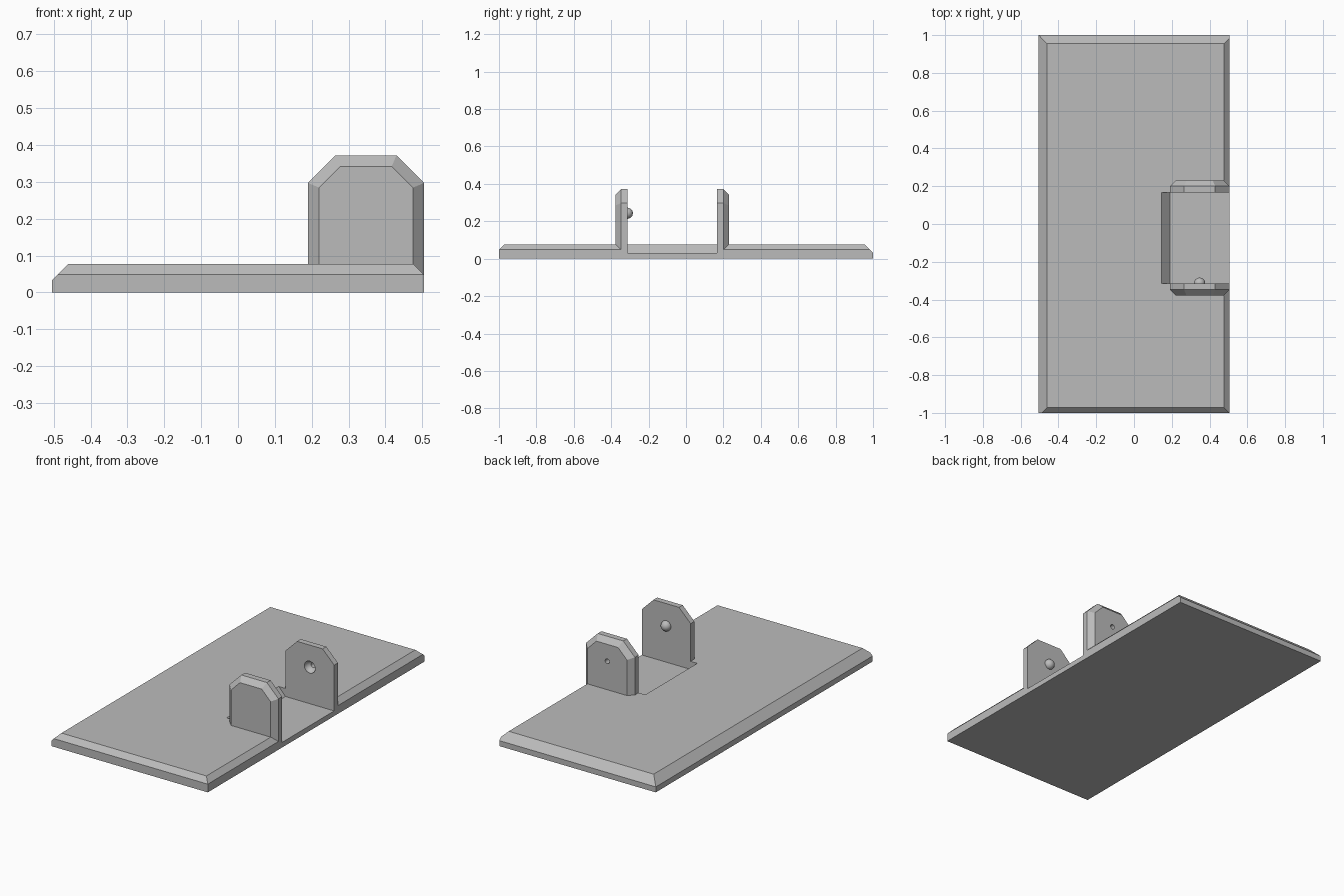
import bpy, bmesh, math
from mathutils import Vector, Matrix

if "Cube" in bpy.data.objects:
    bpy.data.objects.remove(bpy.data.objects["Cube"], do_unlink=True)

GREY = (0.5, 0.5, 0.5, 1)
grey = bpy.data.materials.new("plain grey")
grey.use_nodes = True
grey.diffuse_color = GREY
grey.node_tree.nodes["Principled BSDF"].inputs["Base Color"].default_value = GREY

HALF_X, TOP, FLOOR = 0.505, 0.077, 0.03
INNER_FRONT, INNER_BACK = -0.314, 0.166
PIN_X, PIN_Z = 0.347, 0.243


def finish(name, bm):
    bmesh.ops.recalc_face_normals(bm, faces=bm.faces)
    mesh = bpy.data.meshes.new(name)
    bm.to_mesh(mesh)
    bm.free()
    obj = bpy.data.objects.new(name, mesh)
    bpy.context.collection.objects.link(obj)
    mesh.materials.append(grey)
    return obj


def loft(name, rings):
    """Skin a row of matching outlines and cap both ends."""
    bm = bmesh.new()
    loops = [[bm.verts.new(p) for p in ring] for ring in rings]
    n = len(loops[0])
    for a, b in zip(loops, loops[1:]):
        for i in range(n):
            j = (i + 1) % n
            bm.faces.new((a[i], a[j], b[j], b[i]))
    bm.faces.new(loops[0])
    bm.faces.new(loops[-1])
    return finish(name, bm)


def cut(target, cutter):
    cutter.hide_render = True
    cutter.hide_set(True)
    mod = target.modifiers.new(cutter.name, 'BOOLEAN')
    mod.operation, mod.solver, mod.object = 'DIFFERENCE', 'EXACT', cutter


def ball(name, y, radius):
    bm = bmesh.new()
    bmesh.ops.create_uvsphere(bm, u_segments=24, v_segments=12, radius=radius,
                              matrix=Matrix.Translation((PIN_X, y, PIN_Z)))
    for f in bm.faces:
        f.smooth = True
    return finish(name, bm)


# Base plate: a slab with its four top edges planed off at 45 degrees
bm = bmesh.new()
bmesh.ops.create_cube(bm, size=1, matrix=Matrix.Translation((0, 0, TOP / 2))
                      @ Matrix.Diagonal((2 * HALF_X, 2, TOP, 1)))
for side, width in (((-1, 0), 0.045), ((1, 0), 0.029), ((0, -1), 0.029), ((0, 1), 0.045)):
    edge = Vector((side[0] * HALF_X, side[1], TOP - width))
    geom = bm.verts[:] + bm.edges[:] + bm.faces[:]
    cutting = bmesh.ops.bisect_plane(bm, geom=geom, plane_co=edge, clear_outer=True,
                                     plane_no=Vector((*side, 1)))
    rim = [e for e in cutting["geom_cut"] if isinstance(e, bmesh.types.BMEdge)]
    bmesh.ops.holes_fill(bm, edges=rim, sides=0)
base = finish("base_plate", bm)

# Recess between the ears, with a sloped inner end
recess = [(0.19, FLOOR), (0.6, FLOOR), (0.6, 0.12), (0.107, 0.12)]
cut(base, loft("recess_cutter", [[(x, y, z) for x, z in recess]
                                 for y in (INNER_FRONT, INNER_BACK)]))


# Ears: clipped-corner plates with a bevelled outer face
def outline(y, inset):
    left, right, top = 0.19 + inset, HALF_X - inset, 0.372 - inset
    clip = 0.075 - inset * 0.57
    return [(left, y, 0.04), (left, y, top - clip), (left + clip, y, top),
            (right - clip, y, top), (right, y, top - clip), (right, y, 0.04)]


def ear(name, inner, way):
    return loft(name, [outline(inner, 0), outline(inner + way * 0.034, 0),
                       outline(inner + way * 0.064, 0.03)])


front_ear = ear("front_ear", INNER_FRONT, -1)
back_ear = ear("back_ear", INNER_BACK, 1)

# Snap pin on the front ear, matching socket and through hole in the back ear
ball("snap_pin", INNER_FRONT, 0.03)
cut(back_ear, ball("socket_cutter", INNER_BACK, 0.035))
bm = bmesh.new()
bmesh.ops.create_cone(bm, cap_ends=True, segments=20, radius1=0.014, radius2=0.014, depth=0.16,
                      matrix=Matrix.Translation((PIN_X, INNER_BACK + 0.05, PIN_Z))
                      @ Matrix.Rotation(math.pi / 2, 4, 'X'))
cut(back_ear, finish("hole_cutter", bm))
